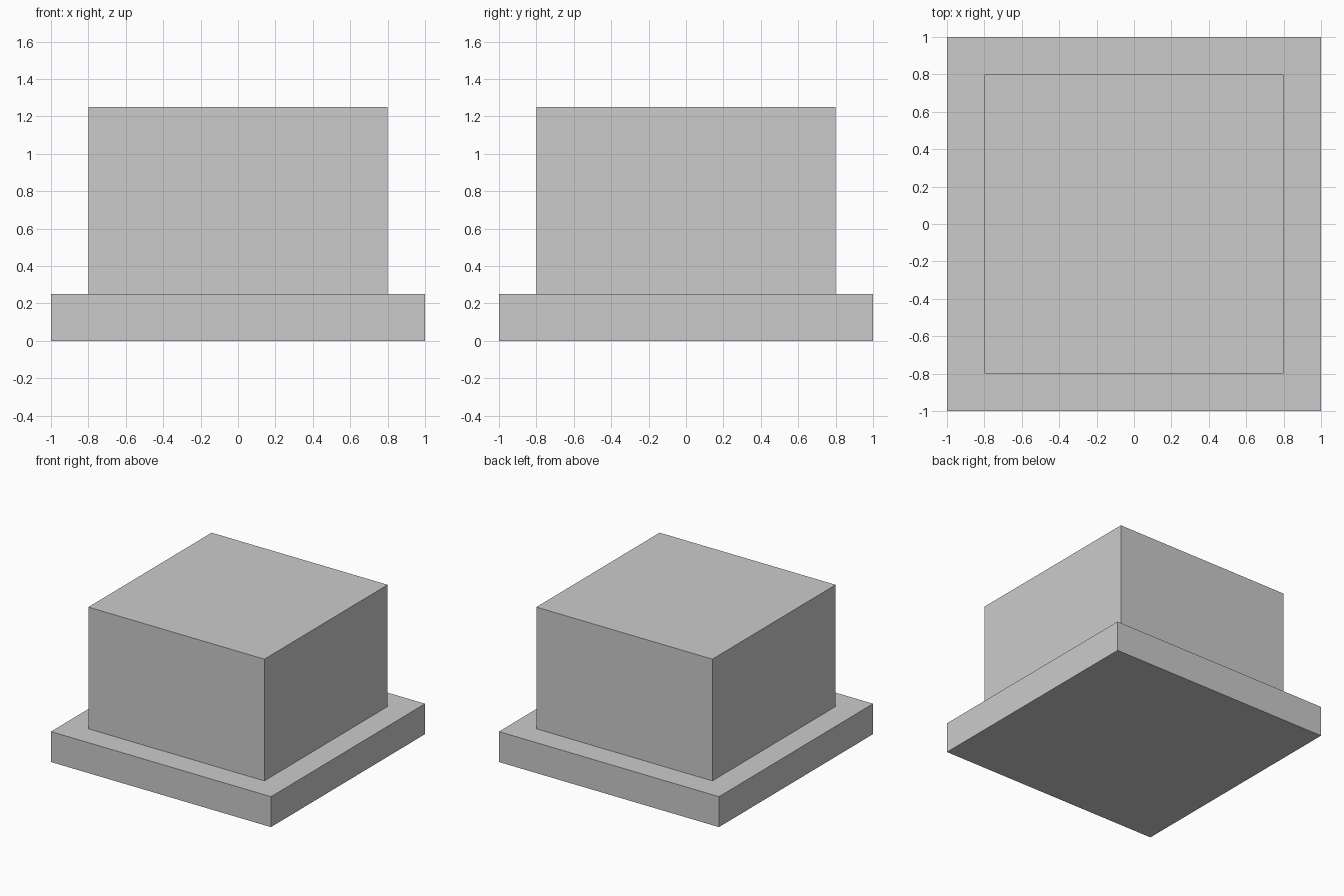
import bpy

if "Cube" in bpy.data.objects:
    bpy.data.objects.remove(bpy.data.objects["Cube"])


def box(name, size, z_bottom):
    """Add a box centred on x = y = 0 that stands on z_bottom."""
    bpy.ops.mesh.primitive_cube_add(size=1, location=(0, 0, z_bottom + size[2] / 2))
    obj = bpy.context.object
    obj.name = name
    obj.scale = size
    bpy.ops.object.transform_apply(location=False, rotation=False, scale=True)
    return obj


BASE_HEIGHT = 0.25

# Wide flat base slab
box("base_slab", (2.0, 2.0, BASE_HEIGHT), 0)

# Narrower block standing on the slab
box("upper_block", (1.6, 1.6, 1.0), BASE_HEIGHT)
